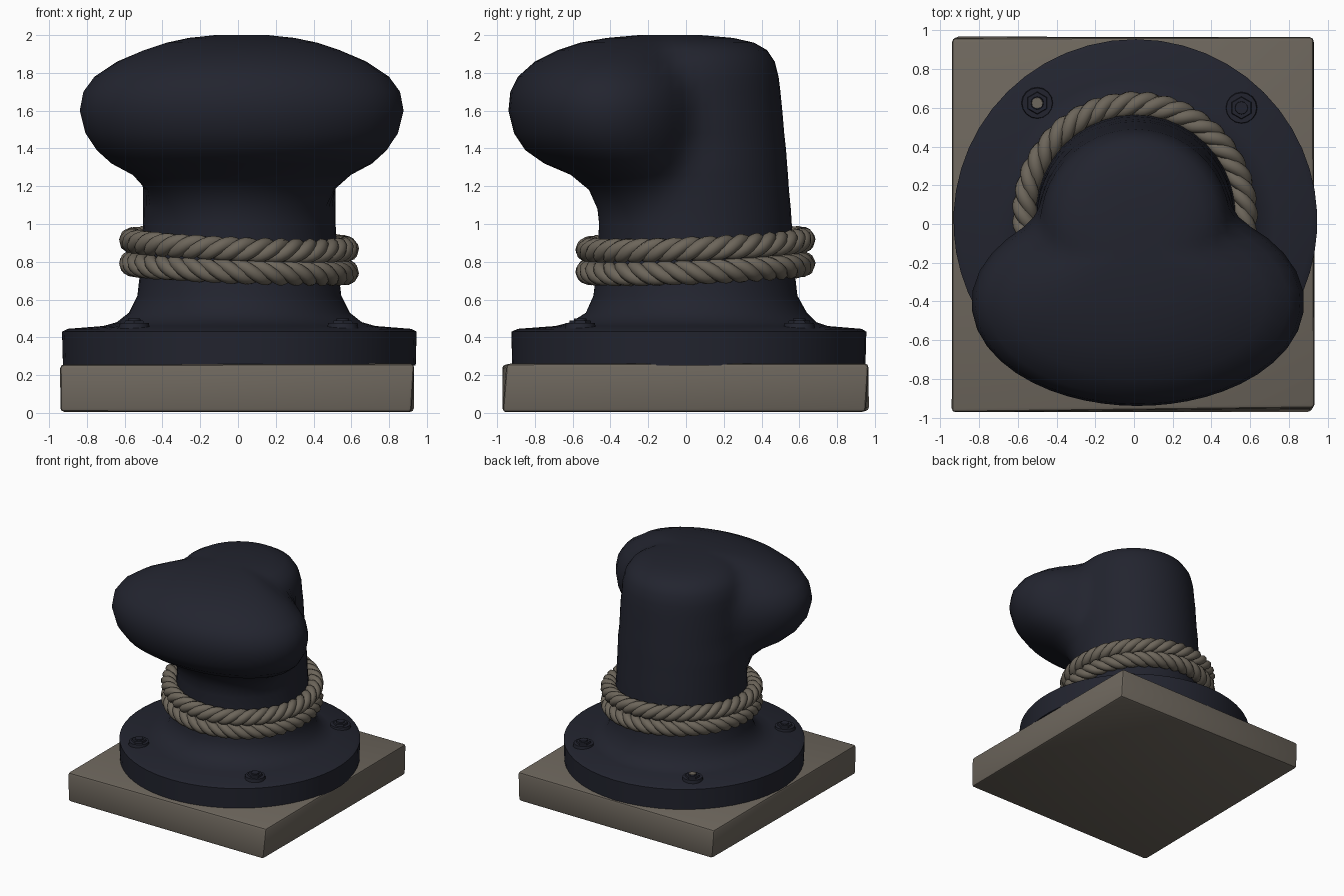
import bpy, bmesh, math, random
from mathutils import Vector, Matrix

random.seed(4)
cube = bpy.data.objects.get("Cube")
if cube:
    bpy.data.objects.remove(cube, do_unlink=True)


def material(name, rgb):
    mat = bpy.data.materials.new(name)
    mat.use_nodes = True
    mat.diffuse_color = (*rgb, 1)
    mat.node_tree.nodes["Principled BSDF"].inputs["Base Color"].default_value = (*rgb, 1)
    return mat


navy = material("navy_iron", (0.016, 0.0175, 0.028))
stone = material("weathered_stone", (0.155, 0.135, 0.11))
hemp = material("hemp_rope", (0.15, 0.13, 0.102))


def finish(obj, mat, angle=40):
    """Assign the colour and smooth the surface while keeping edges sharp."""
    obj.data.materials.append(mat)
    bpy.ops.object.select_all(action='DESELECT')
    obj.select_set(True)
    bpy.context.view_layer.objects.active = obj
    if obj.type == 'CURVE':
        bpy.ops.object.convert(target='MESH')
    bpy.ops.object.shade_smooth_by_angle(angle=math.radians(angle))


def mesh_object(name, bm, mat):
    bmesh.ops.recalc_face_normals(bm, faces=bm.faces)
    mesh = bpy.data.meshes.new(name)
    bm.to_mesh(mesh)
    bm.free()
    obj = bpy.data.objects.new(name, mesh)
    bpy.context.collection.objects.link(obj)
    finish(obj, mat)
    return obj


# Stone base: a slightly uneven bevelled slab
bm = bmesh.new()
bmesh.ops.create_cube(bm, size=1, matrix=Matrix.Translation((-0.005, 0, 0.132))
                      @ Matrix.Diagonal((1.86, 1.92, 0.25, 1)))
for v in bm.verts:
    v.co.x += random.uniform(-0.01, 0.01)
    v.co.y += random.uniform(-0.015, 0.015)
    v.co.z += random.uniform(-0.006, 0.006)
bmesh.ops.bevel(bm, geom=bm.edges[:], offset=0.02, segments=2, profile=0.5, affect='EDGES')
mesh_object("stone_base", bm, stone)

# Iron post: round sections blended with a wide oval nose that overhangs the front
# height, post radius, post back, nose half width, nose front
SECTIONS = [
    (0.25, 0.935, 0.95, 0, 0), (0.43, 0.94, 0.955, 0, 0), (0.445, 0.91, 0.93, 0, 0),
    (0.46, 0.72, 0.75, 0, 0), (0.48, 0.65, 0.69, 0, 0), (0.53, 0.585, 0.64, 0, 0),
    (0.62, 0.54, 0.59, 0, 0), (0.75, 0.525, 0.575, 0, 0), (1, 0.51, 0.56, 0, 0),
    (1.08, 0.51, 0.555, 0.4, -0.42), (1.18, 0.51, 0.545, 0.48, -0.5),
    (1.26, 0.51, 0.54, 0.58, -0.61), (1.32, 0.51, 0.535, 0.69, -0.75),
    (1.39, 0.5, 0.53, 0.77, -0.85), (1.48, 0.5, 0.52, 0.83, -0.91),
    (1.6, 0.5, 0.51, 0.86, -0.94), (1.7, 0.49, 0.5, 0.84, -0.93),
    (1.78, 0.49, 0.49, 0.78, -0.89), (1.86, 0.47, 0.47, 0.66, -0.8),
    (1.92, 0.43, 0.43, 0.52, -0.68), (1.96, 0.36, 0.36, 0.4, -0.56),
    (1.985, 0.27, 0.25, 0.28, -0.42), (2, 0.13, 0.08, 0.14, -0.25),
]
HUB = Vector((0.01, -0.15))


def reach(centre, a, b, d):
    """Distance from the hub to an oval along direction d."""
    u = Vector(((HUB.x - centre[0]) / a, (HUB.y - centre[1]) / b))
    v = Vector((d.x / a, d.y / b))
    disc = u.dot(v) ** 2 - v.dot(v) * (u.dot(u) - 1)
    return max(0, (math.sqrt(disc) - u.dot(v)) / v.dot(v)) if disc > 0 else 0


def blend(p, q, k=0.12):
    h = max(k - abs(p - q), 0) / k
    return max(p, q) + h * h * k / 4


bm = bmesh.new()
rings = []
SIDES = 56
for z, radius, back, wide, front in SECTIONS:
    ring = []
    for i in range(SIDES):
        t = math.tau * i / SIDES
        d = Vector((math.cos(t), math.sin(t)))
        r = reach((0.007, back - radius), radius, radius, d)
        if wide:
            deep = wide * 0.62
            k = min(0.12, wide * 0.2)
            r = blend(r, reach((0.02, front + deep), wide, deep, d), k)
        ring.append(bm.verts.new((*(HUB + d * r), z)))
    rings.append(ring)
for low, high in zip(rings, rings[1:]):
    for i in range(SIDES):
        j = (i + 1) % SIDES
        bm.faces.new((low[i], low[j], high[j], high[i]))
bm.faces.new(rings[0])
bm.faces.new(rings[-1])
mesh_object("iron_post", bm, navy)


# Rope coils: three twisted strands each, wound in opposite directions
def rope_coil(name, height, tilt_y, twist):
    curve = bpy.data.curves.new(name, 'CURVE')
    curve.dimensions = '3D'
    curve.bevel_depth = 0.036
    curve.bevel_resolution = 2
    count = 180
    for strand in range(3):
        spline = curve.splines.new('POLY')
        spline.points.add(count - 1)
        spline.use_cyclic_u = True
        for i, point in enumerate(spline.points):
            t = math.tau * i / count
            a = twist * t + math.tau * strand / 3
            r = 0.568 + 0.032 * math.cos(a)
            x, y = r * math.cos(t), r * math.sin(t)
            z = height - 0.04 * x + tilt_y * y + 0.032 * math.sin(a)
            point.co = (x + 0.005, y + 0.05, z, 1)
    obj = bpy.data.objects.new(name, curve)
    bpy.context.collection.objects.link(obj)
    finish(obj, hemp, 60)


rope_coil("upper_rope_coil", 0.89, 0.045, 13)
rope_coil("lower_rope_coil", 0.768, 0.035, -13)


# Flange bolts: a washer, a hex nut and a raised stud
def cylinder(bm, x, y, z, radius, height, sides):
    bmesh.ops.create_cone(bm, cap_ends=True, segments=sides, radius1=radius, radius2=radius * 0.92,
                          depth=height, matrix=Matrix.Translation((x, y, z + height / 2)))


BOLTS = {"back_right": (-0.5, 0.625), "back_left": (0.555, 0.6),
         "front_right": (-0.55, -0.56), "front_left": (0.555, -0.56)}
for place, (x, y) in BOLTS.items():
    bm = bmesh.new()
    cylinder(bm, x, y, 0.43, 0.085, 0.045, 16)
    cylinder(bm, x, y, 0.47, 0.06, 0.02, 6)
    cylinder(bm, x, y, 0.48, 0.035, 0.02, 12)
    mesh_object(place + "_bolt", bm, navy)

# Bare worn tip on one stud
bm = bmesh.new()
cylinder(bm, *BOLTS["back_right"], 0.498, 0.03, 0.004, 12)
mesh_object("worn_stud_tip", bm, stone)
